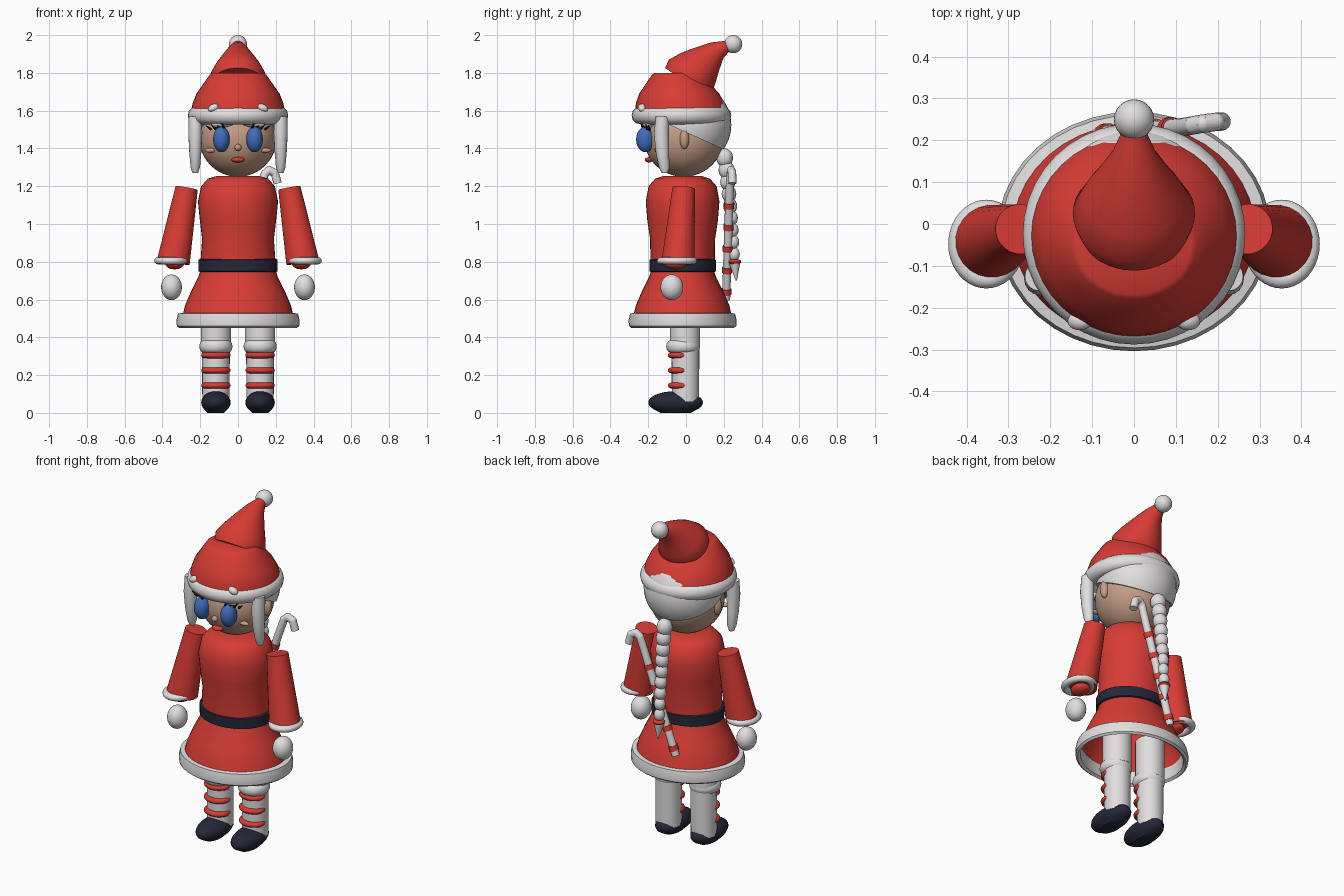
import bpy, bmesh, math
from mathutils import Vector, Matrix, Euler

cube = bpy.data.objects.get("Cube")
if cube:
    bpy.data.objects.remove(cube, do_unlink=True)


def material(name, rgb):
    m = bpy.data.materials.new(name)
    m.use_nodes = True
    m.diffuse_color = (*rgb, 1)
    for n in m.node_tree.nodes:
        if n.type == 'BSDF_PRINCIPLED':
            n.inputs["Base Color"].default_value = (*rgb, 1)
    return m


RED = material("red cloth", (0.68, 0.045, 0.035))
WHITE = material("soft white", (0.75, 0.73, 0.73))
SKIN = material("skin", (0.56, 0.34, 0.24))
DARK = material("dark leather", (0.018, 0.02, 0.04))
BLUE = material("eye blue", (0.05, 0.15, 0.48))
BLACK = material("lash black", (0.01, 0.01, 0.012))
parts = []


def finish(name, bm, mat):
    bmesh.ops.recalc_face_normals(bm, faces=bm.faces)
    me = bpy.data.meshes.new(name)
    bm.to_mesh(me)
    bm.free()
    me.materials.append(mat)
    ob = bpy.data.objects.new(name, me)
    bpy.context.collection.objects.link(ob)
    parts.append(ob)
    return ob


def ball(name, loc, size, mat, rot=(0, 0, 0), segs=24):
    bm = bmesh.new()
    bmesh.ops.create_uvsphere(bm, u_segments=segs, v_segments=segs * 2 // 3, radius=1)
    bm.transform(Matrix.LocRotScale(Vector(loc), Euler(rot), Vector(size)))
    return finish(name, bm, mat)


def rod(name, a, b, r0, r1, mat, segs=24):
    a, b = Vector(a), Vector(b)
    bm = bmesh.new()
    bmesh.ops.create_cone(bm, cap_ends=True, segments=segs, radius1=r0, radius2=r1,
                          depth=(b - a).length)
    turn = (b - a).to_track_quat('Z', 'Y')
    bm.transform(Matrix.LocRotScale((a + b) / 2, turn, None))
    return finish(name, bm, mat)


def loft(name, rings, mat, caps=True, closed=False, segs=40):
    """Skin elliptical rings given as (y, z, rx, ry, tilt toward the back)."""
    bm = bmesh.new()
    loops = []
    for y, z, rx, ry, tilt in rings:
        loop = []
        for i in range(segs):
            a = 2 * math.pi * i / segs
            d = ry * math.sin(a)
            loop.append(bm.verts.new((rx * math.cos(a), y + d * math.cos(tilt),
                                      z - d * math.sin(tilt))))
        loops.append(loop)
    pairs = list(zip(loops, loops[1:]))
    if closed:
        pairs.append((loops[-1], loops[0]))
    for lo, hi in pairs:
        for i in range(segs):
            j = (i + 1) % segs
            bm.faces.new((lo[i], lo[j], hi[j], hi[i]))
    if caps and not closed:
        bm.faces.new(loops[0])
        bm.faces.new(loops[-1])
    return finish(name, bm, mat)


def hoop(name, loc, rx, ry, tube, height, mat):
    """Ring with a rounded section; rx and ry are its outer radii."""
    rings = []
    for k in range(12):
        a = 2 * math.pi * k / 12
        grow = tube * (math.cos(a) - 1)
        rings.append((loc[1], loc[2] + height * math.sin(a), rx + grow, ry + grow, 0))
    ob = loft(name, rings, mat, closed=True)
    ob.data.transform(Matrix.Translation((loc[0], 0, 0)))
    return ob


# Coat: torso, belt, open skirt and fur hem
CY = -0.018
torso = [(1.255, .11, .10), (1.24, .16, .145), (1.2, .195, .18), (1.12, .212, .195),
         (1.02, .202, .187), (.92, .19, .172), (.78, .2, .17)]
loft("torso", [(CY, z, rx, ry, 0) for z, rx, ry in torso], RED)
loft("belt", [(CY, z, r, r - .034, 0) for z, r in
              [(.745, .2), (.75, .21), (.81, .21), (.815, .2)]], DARK)
loft("skirt", [(CY, z, r, r - .033, 0) for z, r in
               [(.78, .19), (.72, .21), (.64, .25), (.57, .28), (.48, .302)]], RED, caps=False)
loft("skirt_trim", [(CY, z, r, r - .04, 0) for z, r in
                    [(.53, .29), (.525, .318), (.49, .326), (.46, .324), (.45, .312), (.46, .297)]],
     WHITE, closed=True)

# Head, back hair cut along a slope, and face
ball("head", (0, -.012, 1.455), (.205, .21, .205), SKIN, segs=36)
bm = bmesh.new()
bmesh.ops.create_uvsphere(bm, u_segments=36, v_segments=24, radius=.222)
bm.transform(Matrix.Translation((0, .018, 1.525)))
bmesh.ops.bisect_plane(bm, geom=bm.verts[:] + bm.edges[:] + bm.faces[:],
                       plane_co=(0, .22, 1.385), plane_no=(0, .155, .34), clear_inner=True)
bmesh.ops.holes_fill(bm, edges=[e for e in bm.edges if e.is_boundary], sides=0)
finish("back_hair", bm, WHITE)
ball("nose", (0, -.22, 1.405), (.018, .018, .018), SKIN)
ball("mouth", (0, -.196, 1.34), (.035, .022, .014), RED)

# Hat: brim, crown, folded tip and pompom
hoop("hat_brim", (0, -.024, 1.575), .266, .264, .045, .047, WHITE)
loft("hat_crown", [(-.026, 1.59, .25, .245, 0), (-.03, 1.64, .24, .235, 0),
                   (-.036, 1.69, .22, .212, 0), (-.043, 1.75, .178, .165, 0),
                   (-.05, 1.79, .15, .13, 0), (-.05, 1.8, .135, .118, 0)], RED)
loft("hat_tip", [(.0, 1.75, .135, .135, .6), (.025, 1.785, .146, .143, .637),
                 (.065, 1.83, .12, .12, .67), (.1, 1.865, .095, .095, .71),
                 (.165, 1.92, .053, .053, .88), (.24, 1.955, .02, .02, 1.0)], RED)
ball("pompom", (0, .25, 1.952), (.048, .048, .048), WHITE)

for s, side in ((1, "left_"), (-1, "right_")):
    # Eyes, lashes, cheeks, ears and hair around the face
    ball(side + "eye", (s * .088, -.214, 1.448), (.044, .05, .068), BLUE)
    for k in range(4):
        x = .075 + .022 * k
        rod(side + "lash", (s * x, -.228 + .012 * k, 1.508 - .003 * k),
            (s * (x + .012 + .006 * k), -.24 + .014 * k, 1.54 - .006 * k), .008, .002, BLACK, 8)
    ball(side + "cheek", (s * .145, -.15, 1.39), (.032, .016, .013), SKIN)
    ball(side + "ear", (s * .203, -.008, 1.45), (.025, .025, .053), SKIN)
    lock = loft(side + "hair_lock",
                [(-.125, 1.57, .035, .035, 0), (-.13, 1.48, .037, .04, 0),
                 (-.125, 1.38, .032, .035, 0), (-.115, 1.3, .025, .028, 0),
                 (-.112, 1.27, .015, .016, 0)], WHITE, segs=16)
    lock.data.transform(Matrix.Translation((s * .226, 0, 0)))
    ball(side + "fringe", (s * .07, -.2, 1.54), (.075, .035, .028), WHITE, (0, s * .2, 0))
    ball(side + "brim_tuft", (s * .13, -.232, 1.615), (.03, .022, .02), WHITE, (0, s * .4, 0))

    # Arms, fur cuffs and mittens
    rod(side + "sleeve", (s * .272, -.012, 1.19), (s * .342, -.042, .8), .06, .088, RED)
    ball(side + "sleeve_lining", (s * .335, -.055, .79), (.05, .06, .03), RED)
    hoop(side + "cuff", (s * .353, -.048, .805), .091, .106, .022, .019, WHITE)
    ball(side + "hand", (s * .352, -.075, .665), (.055, .06, .068), WHITE)

    # Legs, sock bands, stripes and shoes
    lx = s * .117
    rod(side + "upper_leg", (lx, -.005, .36), (lx, -.005, .6), .08, .08, WHITE)
    rod(side + "lower_leg", (lx, -.003, .06), (lx, -.003, .36), .072, .074, WHITE)
    hoop(side + "sock_band", (lx, -.015, .352), .088, .09, .025, .034, WHITE)
    for z in (.145, .225, .305):
        hoop(side + "sock_stripe", (lx, -.03, z), .078, .066, .02, .016, RED)
    shoe = ball(side + "shoe", (lx, -.055, .055), (.078, .145, .06), DARK)
    for v in shoe.data.vertices:
        v.co.z = max(v.co.z, .0) if v.co.z > .012 else .0

# Braid down the back with a tie and a tapered end
for k in range(9):
    t = k / 8
    r = .044 - .014 * t
    ball("braid_bead", (0, .205 + .05 * t ** .8, 1.35 - .51 * t), (r, r, r + .006), WHITE, segs=16)
hoop("braid_tie", (0, .258, .8), .034, .034, .02, .014, RED)
rod("braid_end", (0, .258, .79), (0, .267, .7), .029, .003, WHITE, 16)

# Hooked striped cane on the back
low, high = Vector((-.08, .212, .6)), Vector((.12, .232, 1.2))
path = [low, high, Vector((.142, .236, 1.265)), Vector((.165, .24, 1.285)),
        Vector((.195, .244, 1.27)), Vector((.21, .245, 1.215))]
for a, b in zip(path, path[1:]):
    rod("cane", a, b, .022, .022, WHITE, 16)
    if b is not path[-1]:
        ball("cane_joint", b, (.022, .022, .022), WHITE, segs=16)
for k in range(5):
    p = low.lerp(high, .07 + .19 * k)
    d = (high - low).normalized() * .015
    rod("cane_stripe", p - d, p + d, .027, .027, RED, 16)

# Smooth shading with sharp creases kept
bpy.ops.object.select_all(action='DESELECT')
for ob in parts:
    ob.select_set(True)
bpy.context.view_layer.objects.active = parts[0]
bpy.ops.object.shade_smooth_by_angle(angle=math.radians(40))
